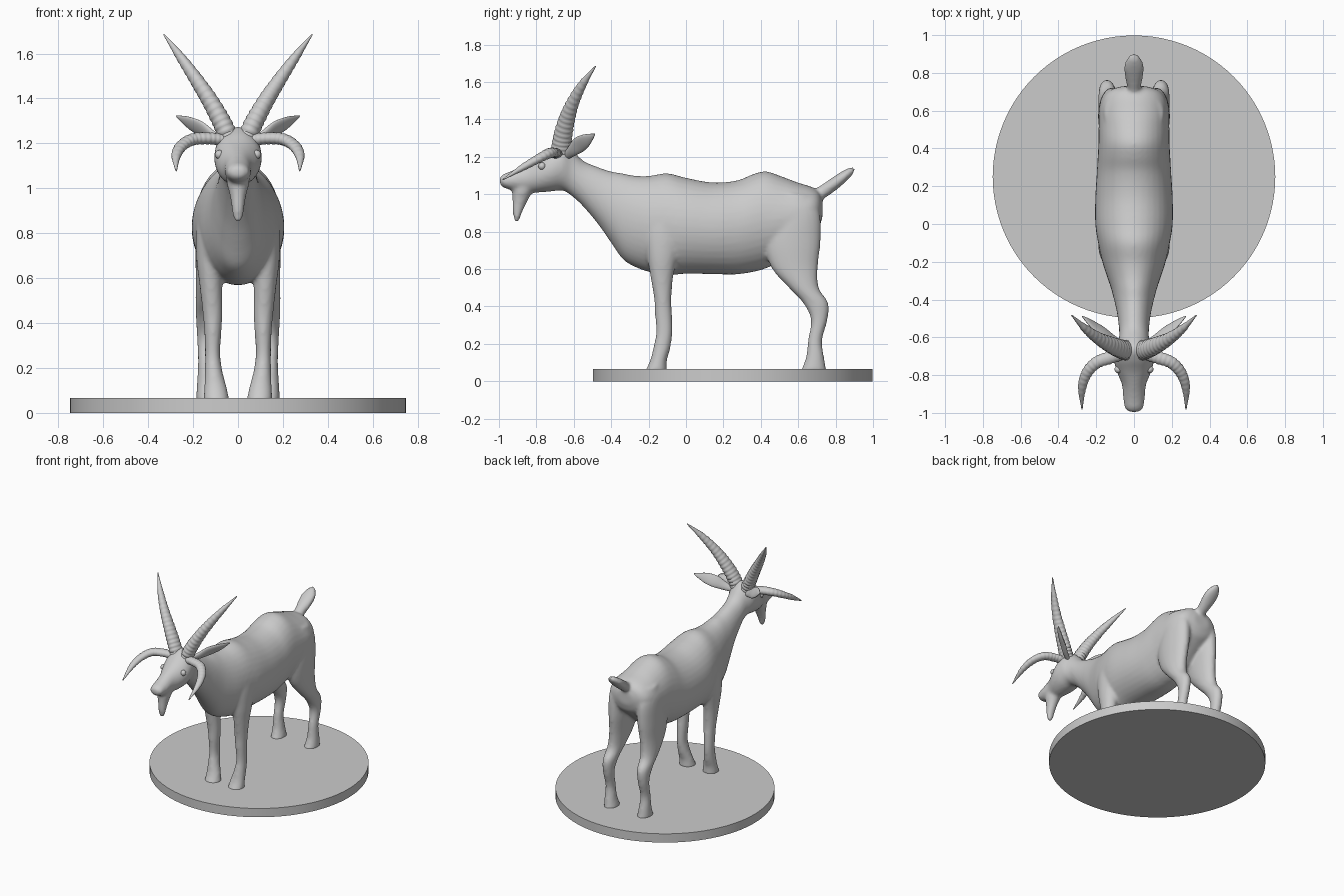
import bpy, bmesh, math
from mathutils import Vector

X, Y, Z = Vector((1, 0, 0)), Vector((0, 1, 0)), Vector((0, 0, 1))


def spline(rows, n):
    """Catmull-Rom through rows of numbers, n samples per span."""
    pts = [rows[0]] + list(rows) + [rows[-1]]
    out = []
    for i in range(1, len(pts) - 2):
        p = pts[i - 1:i + 3]
        for k in range(n):
            t = k / n
            out.append([0.5 * (2 * b + (c - a) * t + (2 * a - 5 * b + 4 * c - d) * t * t
                               + (3 * b - a - 3 * c + d) * t ** 3) for a, b, c, d in zip(*p)])
    return out + [list(rows[-1])]


def loft(bm, rows, axes=None, hint=X, n=6, sides=28, ridges=0):
    """Closed loft of ellipses; rows are x, y, z, half-width u, half-width v."""
    data = spline(rows, n)
    centres = [Vector(r[:3]) for r in data]
    rings = []
    for i, r in enumerate(data):
        if axes:
            u, v = axes
        else:
            t = (centres[min(i + 1, len(data) - 1)] - centres[max(i - 1, 0)]).normalized()
            u = (hint - t * t.dot(hint)).normalized()
            v = t.cross(u)
        f = i / (len(data) - 1)
        k = 1 + (0.09 * abs(math.sin(f * ridges * math.pi)) if ridges and f < 0.85 else 0)
        a, b = max(r[3], 0.002) * k, max(r[4], 0.002) * k
        rings.append([bm.verts.new(centres[i] + u * a * math.cos(w) + v * b * math.sin(w))
                      for w in (2 * math.pi * j / sides for j in range(sides))])
    for p, q in zip(rings, rings[1:]):
        for j in range(sides):
            k = (j + 1) % sides
            bm.faces.new((p[j], p[k], q[k], q[j]))
    bm.faces.new(rings[0])
    bm.faces.new(rings[-1])


def finish(bm, name, mirror=False):
    bmesh.ops.recalc_face_normals(bm, faces=bm.faces)
    me = bpy.data.meshes.new(name)
    bm.to_mesh(me)
    bm.free()
    ob = bpy.data.objects.new(name, me)
    bpy.context.collection.objects.link(ob)
    bpy.context.view_layer.objects.active = ob
    for o in bpy.context.selected_objects:
        o.select_set(False)
    ob.select_set(True)
    bpy.ops.object.shade_smooth_by_angle(angle=math.radians(50))
    if mirror:
        ob.modifiers.new("Mirror", 'MIRROR').use_mirror_merge = False
    return ob


# Round base
bm = bmesh.new()
bmesh.ops.create_cone(bm, cap_ends=True, segments=96, radius1=0.748, radius2=0.748, depth=0.066)
bmesh.ops.translate(bm, verts=bm.verts, vec=(0, 0.25, 0.033))
finish(bm, "base")

# Head, neck and trunk: y, top, bottom, half-width
trunk = [(-0.995, 1.09, 1.055, .025), (-0.975, 1.108, 1.035, .048), (-0.92, 1.13, 1.02, .057),
         (-0.85, 1.165, 1.01, .064), (-0.78, 1.205, 1.01, .092), (-0.72, 1.25, 1.015, .106),
         (-0.66, 1.275, 1.02, .1), (-0.61, 1.24, .99, .08), (-0.55, 1.18, .935, .08),
         (-0.47, 1.145, .84, .09), (-0.4, 1.122, .74, .106), (-0.34, 1.112, .655, .122),
         (-0.28, 1.1, .615, .142), (-0.2, 1.098, .585, .168), (-0.1, 1.112, .568, .19),
         (0, 1.088, .575, .205), (.14, 1.063, .573, .205), (.27, 1.073, .572, .197),
         (.36, 1.108, .585, .192), (.43, 1.122, .605, .188), (.52, 1.092, .65, .187),
         (.6, 1.062, .72, .183), (.67, 1.04, .78, .163), (.71, 1.015, .82, .125), (.73, .97, .88, .06)]
bm = bmesh.new()
loft(bm, [(0, y, (a + b) / 2, w, (a - b) / 2) for y, a, b, w in trunk], axes=(X, Z), n=4, sides=36)

# Legs: z, front y, back y, centre x, half-width
front_leg = [(.95, -.17, .0, .12, .05), (.82, -.22, .0, .125, .062), (.68, -.21, -.04, .125, .06),
             (.56, -.19, -.068, .12, .05), (.44, -.17, -.078, .113, .044), (.36, -.166, -.075, .112, .038),
             (.26, -.16, -.073, .113, .034), (.18, -.175, -.083, .108, .04),
             (.11, -.192, -.102, .1, .051), (.05, -.222, -.1, .096, .058)]
hind_leg = [(1.0, .5, .66, .105, .05), (.9, .46, .715, .115, .068), (.75, .42, .72, .12, .07),
            (.61, .455, .705, .128, .06), (.5, .55, .71, .137, .052), (.42, .625, .76, .142, .045),
            (.33, .668, .757, .145, .037), (.22, .652, .728, .145, .033),
            (.13, .642, .738, .143, .04), (.05, .612, .752, .137, .05)]
for s in (-1, 1):
    for leg in (front_leg, hind_leg):
        loft(bm, [(s * x, (a + b) / 2, z, w, (b - a) / 2) for z, a, b, x, w in leg], axes=(X, Y), n=4)

# Tail
loft(bm, [(0, .64, .96, .05, .045), (0, .71, 1.0, .036, .036), (0, .77, 1.04, .046, .034),
          (0, .83, 1.085, .054, .03), (0, .875, 1.12, .036, .022), (0, .9, 1.14, .01, .008)])

# Beard
loft(bm, [(0, -.86, 1.06, .05, .045), (0, -.873, 1.02, .05, .055), (0, -.886, .97, .037, .042),
          (0, -.9, .91, .028, .027), (0, -.904, .87, .022, .016), (0, -.905, .85, .01, .008)], axes=(X, Y))

body = finish(bm, "goat_body")
rm = body.modifiers.new("Blend", 'REMESH')
rm.mode, rm.voxel_size, rm.use_smooth_shade = 'VOXEL', 0.011, True
sm = body.modifiers.new("Smooth", 'SMOOTH')
sm.factor, sm.iterations = 0.5, 6

# Tall ringed horns
bm = bmesh.new()
loft(bm, [(.035, -.67, 1.21, .042, .05), (.07, -.662, 1.29, .04, .048), (.125, -.64, 1.39, .035, .042),
          (.19, -.605, 1.49, .028, .032), (.26, -.552, 1.59, .018, .021), (.33, -.483, 1.685, .003, .003)],
     n=16, sides=20, ridges=20)
finish(bm, "tall_horns", True)

# Small side horns curling forward
bm = bmesh.new()
loft(bm, [(.07, -.69, 1.215, .025, .03), (.13, -.708, 1.222, .025, .032), (.2, -.735, 1.218, .025, .03),
          (.25, -.79, 1.19, .022, .027), (.275, -.87, 1.145, .017, .02), (.275, -.98, 1.078, .003, .003)],
     hint=Z, n=14, sides=18, ridges=16)
finish(bm, "curled_horns", True)

# Leaf-shaped ears
bm = bmesh.new()
loft(bm, [(.06, -.64, 1.205, .02, .015), (.11, -.61, 1.23, .03, .016), (.16, -.575, 1.262, .042, .015),
          (.21, -.54, 1.287, .036, .012), (.25, -.508, 1.308, .018, .008), (.275, -.488, 1.322, .003, .002)],
     hint=Vector((0, -.6, .75)))
finish(bm, "ears", True)

# Eyes
bm = bmesh.new()
bmesh.ops.create_uvsphere(bm, u_segments=20, v_segments=12, radius=0.02)
bmesh.ops.translate(bm, verts=bm.verts, vec=(.083, -.77, 1.15))
finish(bm, "eyes", True)
